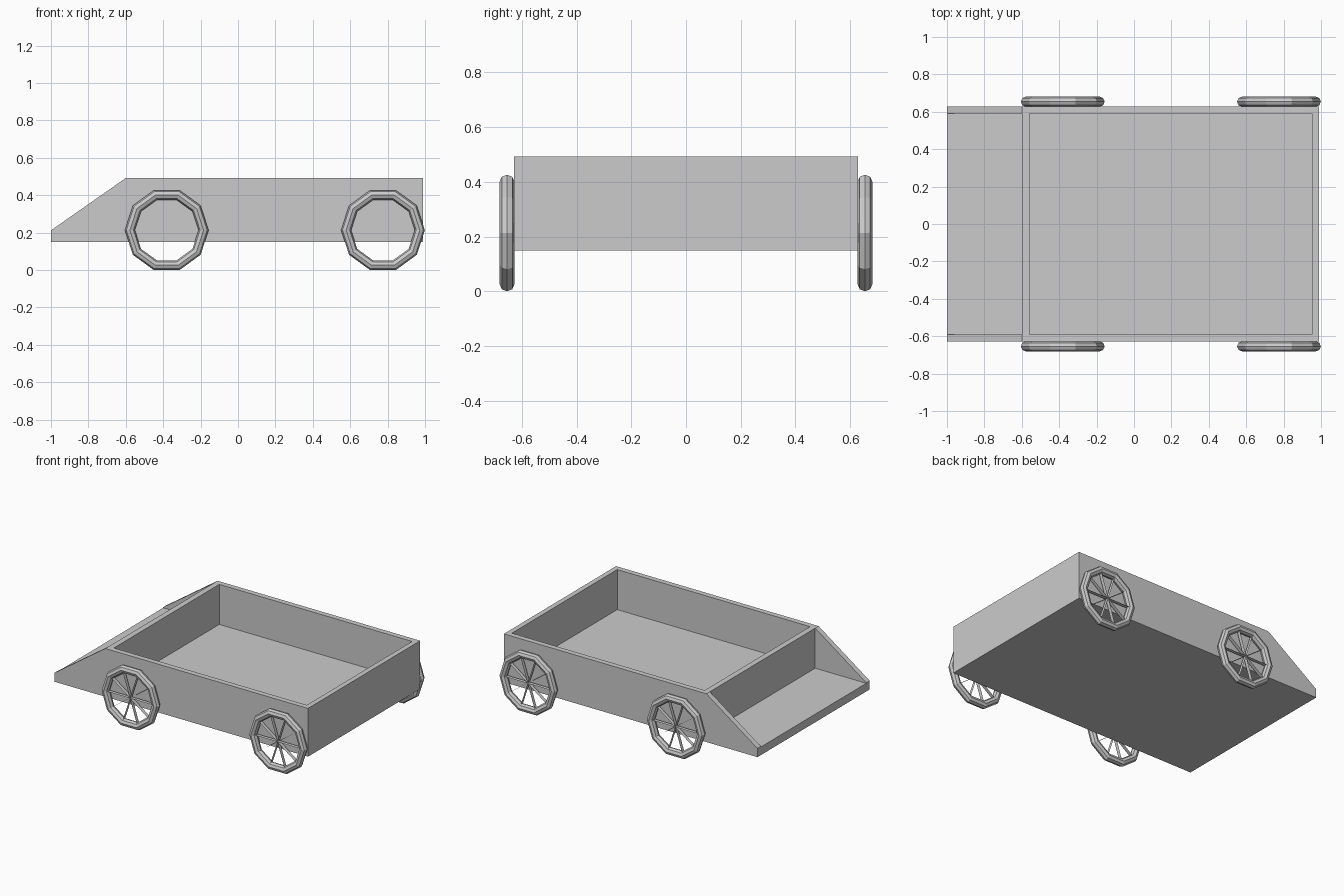
import bpy, bmesh
from math import cos, sin, pi, tau
from mathutils import Vector

if "Cube" in bpy.data.objects:
    bpy.data.objects.remove(bpy.data.objects["Cube"])


def make_object(name, bm):
    bmesh.ops.recalc_face_normals(bm, faces=bm.faces)
    mesh = bpy.data.meshes.new(name)
    bm.to_mesh(mesh)
    bm.free()
    obj = bpy.data.objects.new(name, mesh)
    bpy.context.collection.objects.link(obj)
    return obj


def extruded_profile(name, points, half_width):
    """Extrude an xz profile symmetrically along y."""
    bm = bmesh.new()
    face = bm.faces.new([bm.verts.new((x, -half_width, z)) for x, z in points])
    ext = bmesh.ops.extrude_face_region(bm, geom=[face])["geom"]
    verts = [v for v in ext if isinstance(v, bmesh.types.BMVert)]
    bmesh.ops.translate(bm, verts=verts, vec=(0, 2 * half_width, 0))
    return make_object(name, bm)


# Cart body: side profile with a sloped nose
body = extruded_profile("cart_body", [(-1, 0.15), (0.988, 0.15), (0.988, 0.492),
                                      (-0.6, 0.492), (-1, 0.212)], 0.628)

# Hollow out the tray and the open front ledge
for name, x0, x1 in (("tray_cutter", -0.56, 0.952), ("ledge_cutter", -1.1, -0.6)):
    cutter = extruded_profile(name, [(x0, 0.208), (x1, 0.208), (x1, 0.7), (x0, 0.7)], 0.59)
    cutter.hide_render = True
    mod = body.modifiers.new(name, 'BOOLEAN')
    mod.operation = 'DIFFERENCE'
    mod.solver = 'EXACT'
    mod.object = cutter
    bpy.context.view_layer.objects.active = body
    bpy.ops.object.modifier_apply(modifier=name)
    bpy.data.objects.remove(cutter)

# Wheels: ten-sided ring rims with thin flat spokes
SIDES, RING, MAJOR, MINOR = 10, 8, 0.197, 0.027
AXLE_Z = (MAJOR + MINOR) * sin(2 * pi / 5)


def rim(name, centre):
    bm = bmesh.new()
    loops = []
    for i in range(SIDES):
        a = tau * i / SIDES
        loop = []
        for j in range(RING):
            b = tau * j / RING
            r = MAJOR + MINOR * cos(b)
            loop.append(bm.verts.new(centre + Vector((r * cos(a), MINOR * sin(b), r * sin(a)))))
        loops.append(loop)
    for i in range(SIDES):
        p, q = loops[i], loops[(i + 1) % SIDES]
        for j in range(RING):
            k = (j + 1) % RING
            bm.faces.new((p[j], p[k], q[k], q[j]))
    make_object(name, bm)


def spokes(name, centre):
    bm = bmesh.new()
    half = Vector((0, 0.0125, 0))
    for i in range(SIDES):
        a = tau * i / SIDES
        tip = centre + Vector((cos(a), 0, sin(a))) * (MAJOR - 0.01)
        bm.faces.new([bm.verts.new(p) for p in
                      (centre - half, tip - half, tip + half, centre + half)])
    make_object(name, bm)


for end, x in (("front", -0.381), ("rear", 0.775)):
    for side, y in (("right", -0.654), ("left", 0.654)):
        centre = Vector((x, y, AXLE_Z))
        rim(f"{end}_{side}_rim", centre)
        spokes(f"{end}_{side}_spokes", centre)
